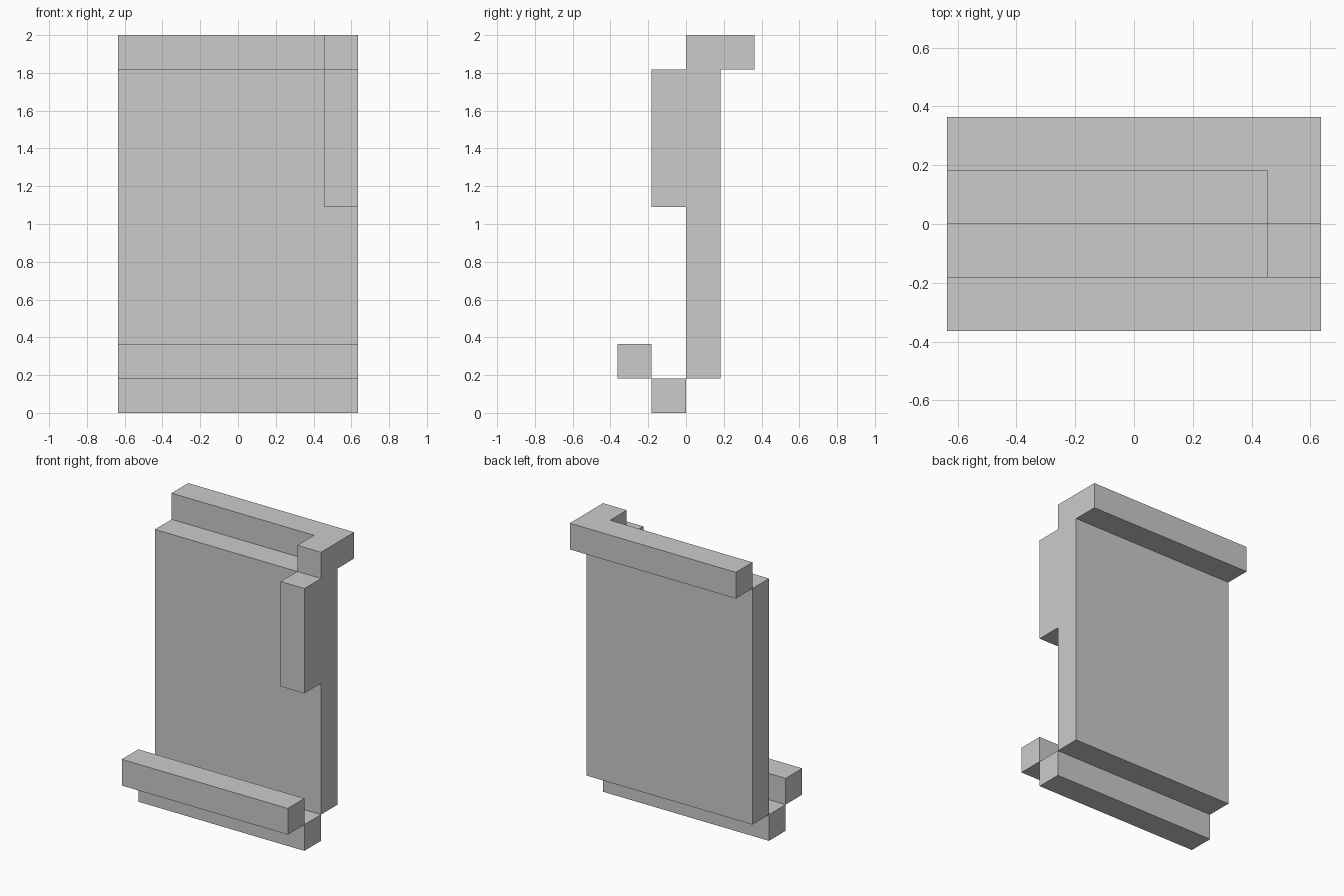
import bpy, bmesh, math
from itertools import product
from mathutils import Vector

if "Cube" in bpy.data.objects:
    bpy.data.objects.remove(bpy.data.objects["Cube"])

U = 2 / 11                      # grid unit: the model is 7 x 4 x 11 units
ORIGIN = Vector((3.5, 2, 0))


def block_object(name, boxes):
    """Join grid boxes (x0,x1,y0,y1,z0,z1) into one skin without inner faces."""
    cells = set()
    for x0, x1, y0, y1, z0, z1 in boxes:
        cells |= set(product(range(x0, x1), range(y0, y1), range(z0, z1)))
    bm = bmesh.new()
    for cell in cells:
        for axis, side in product(range(3), (0, 1)):
            near = list(cell)
            near[axis] += 2 * side - 1
            if tuple(near) in cells:
                continue
            corners = []
            for a, b in ((0, 0), (1, 0), (1, 1), (0, 1)):
                p = Vector(cell)
                p[axis] += side
                p[(axis + 1) % 3] += a
                p[(axis + 2) % 3] += b
                corners.append(bm.verts.new((p - ORIGIN) * U))
            bm.faces.new(corners if side else corners[::-1])
    bmesh.ops.remove_doubles(bm, verts=bm.verts[:], dist=1e-4)
    bmesh.ops.dissolve_limit(bm, angle_limit=math.radians(1),
                             verts=bm.verts[:], edges=bm.edges[:])
    mesh = bpy.data.meshes.new(name)
    bm.to_mesh(mesh)
    bm.free()
    obj = bpy.data.objects.new(name, mesh)
    bpy.context.collection.objects.link(obj)
    return obj


# Upright panel with raised corner strip, corner post and rear top rail
block_object("panel", [
    (0, 7, 2, 3, 1, 10),        # panel
    (6, 7, 1, 2, 6, 10),        # raised strip on the front
    (6, 7, 2, 3, 10, 11),       # corner post
    (0, 7, 3, 4, 10, 11),       # rear top rail
])

# Bottom step below the panel
block_object("bottom_rail", [(0, 7, 1, 2, 0, 1)])

# Front rail one step up and forward
block_object("front_rail", [(0, 7, 0, 1, 1, 2)])
